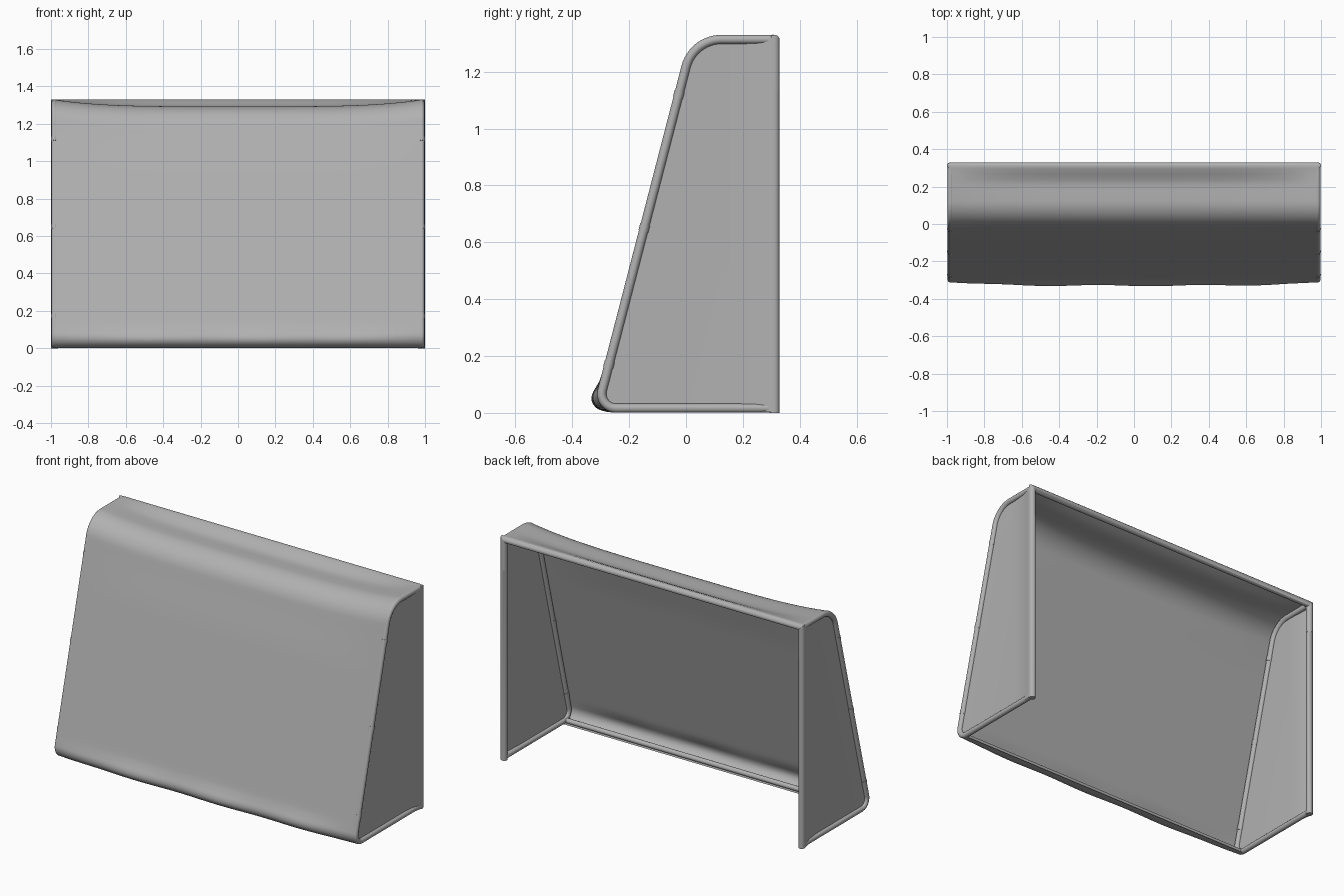
import bpy, bmesh, math
from mathutils import Vector

if "Cube" in bpy.data.objects:
    bpy.data.objects.remove(bpy.data.objects["Cube"])

HALF = 0.981          # x of side frames and posts
POST_Y = 0.311

grey = bpy.data.materials.new("grey")
grey.diffuse_color = (0.44, 0.44, 0.44, 1)
grey.use_nodes = True
grey.node_tree.nodes["Principled BSDF"].inputs["Base Color"].default_value = grey.diffuse_color


def finish(name, bm):
    bmesh.ops.recalc_face_normals(bm, faces=bm.faces[:])
    me = bpy.data.meshes.new(name)
    bm.to_mesh(me)
    bm.free()
    me.materials.append(grey)
    ob = bpy.data.objects.new(name, me)
    bpy.context.collection.objects.link(ob)
    bpy.ops.object.select_all(action='DESELECT')
    ob.select_set(True)
    bpy.context.view_layer.objects.active = ob
    bpy.ops.object.shade_smooth_by_angle(angle=math.radians(45))
    return ob


def skin(bm, lines, closed=False):
    """Bridge successive rows of vertices with quads."""
    for u, v in zip(lines, lines[1:]):
        n = len(u)
        for k in range(n if closed else n - 1):
            j = (k + 1) % n
            bm.faces.new((u[k], u[j], v[j], v[k]))


def tube(name, pts, normal, r, sides=20):
    """Sweep a round section along a flat path with mitred corners."""
    pts = [Vector(p) for p in pts]
    n = Vector(normal)
    bm = bmesh.new()
    rings = []
    for i, p in enumerate(pts):
        a = (p - pts[i - 1]).normalized() if i else (pts[1] - p).normalized()
        b = (pts[i + 1] - p).normalized() if i < len(pts) - 1 else a
        m = n.cross((a + b).normalized())
        stretch = 1 / max(0.3, m.dot(n.cross(a)))
        rings.append([bm.verts.new(p + m * (r * stretch * math.cos(t)) + n * (r * math.sin(t)))
                      for t in (2 * math.pi * k / sides for k in range(sides))])
    skin(bm, rings, closed=True)
    bm.faces.new(rings[0])
    bm.faces.new(rings[-1])
    return finish(name, bm)


def fillet(corners, dists, steps=12):
    """Round the inner corners of a 2D path with arcs; dists = tangent lengths."""
    c = [Vector(p) for p in corners]
    out = [c[0]]
    for p0, p, p1, t in zip(c, c[1:], c[2:], dists):
        d0, d1 = (p0 - p).normalized(), (p1 - p).normalized()
        half = d0.angle(d1) / 2
        r = t * math.tan(half)
        bis = (d0 + d1).normalized()
        centre = p + bis * (t / math.cos(half))
        e0, sweep = (p + d0 * t - centre).normalized(), math.pi - 2 * half
        side = (-bis - e0 * (-bis).dot(e0)).normalized()
        for k in range(steps + 1):
            a = sweep * k / steps
            out.append(centre + e0 * (r * math.cos(a)) + side * (r * math.sin(a)))
    out.append(c[-1])
    return out


def ramp(t):
    t = min(1, max(0, t))
    return t * t * (3 - 2 * t)


# side profile (y, z)
TOP_BACK, LOW_BACK = (0.0246, 1.314), (-0.311, 0.0165)
corners = [(POST_Y, 1.314), TOP_BACK, LOW_BACK, (POST_Y, 0.0165)]
profile = fillet(corners, [0.1, 0.065])

# goal mouth: posts and crossbar in one mitred tube
tube("posts_and_crossbar",
     [(-HALF, POST_Y, 0), (-HALF, POST_Y, 1.312), (HALF, POST_Y, 1.312), (HALF, POST_Y, 0)],
     (0, 1, 0), 0.018)

slope = (Vector(TOP_BACK) - Vector(LOW_BACK)).normalized()
for s, side in ((-1, "left"), (1, "right")):
    x = s * HALF
    # side frame
    tube(side + "_side_frame", [(x, p.x, p.y) for p in profile], (1, 0, 0), 0.016)
    # corner sleeve at the top of the post
    tube(side + "_post_sleeve", [(x, POST_Y, 1.135), (x, POST_Y, 1.31)], (0, 1, 0), 0.0188)
    # net clips on the sloping tube
    for i, z in enumerate((0.17, 0.65, 1.12)):
        c = Vector(LOW_BACK) + slope * ((z - LOW_BACK[1]) / slope.y)
        a, b = c - slope * 0.012, c + slope * 0.012
        tube(f"{side}_net_clip_{i + 1}", [(x, a.x, a.y), (x, b.x, b.y)], (1, 0, 0), 0.0178)
    # side net: flat panel, then a strip wrapping round the outside of the post
    bm = bmesh.new()
    flat = [bm.verts.new((x, p.x, p.y))
            for p in [Vector((0.17, 1.314))] + profile[1:-1] + [Vector((0.17, 0.0165))]]
    bm.faces.new(flat)
    strip = [[flat[-1], flat[0]]]
    for y, out in ((0.24, 0.006), (0.285, 0.014), (0.3, 0.0178), (0.311, 0.0188),
                   (0.32, 0.017), (0.327, 0.010), (0.3295, 0.0)):
        strip.append([bm.verts.new((x + s * out, y, z)) for z in (0.003, 1.318)])
    skin(bm, strip)
    finish(side + "_side_net", bm)

# bar along the ground at the back
tube("back_ground_bar", [(-HALF, -0.262, 0.0165), (HALF, -0.262, 0.0165)], (0, 0, 1), 0.0145)

# back and top net: wraps the crossbar, sags behind it, bulges at the ground
coarse = fillet([(0.295, 1.329), (0.0125, 1.329), (-0.331, 0.001), (-0.24, 0.001)],
                [0.112, 0.085])
rows = [Vector(p) for p in ((0.3297, 1.314), (0.327, 1.322), (0.32, 1.3285), (0.311, 1.331))]
rows.append(coarse[0])
for p, q in zip(coarse, coarse[1:]):
    n = max(1, math.ceil((q - p).length / 0.03))
    rows += [p.lerp(q, k / n) for k in range(1, n + 1)]
bm = bmesh.new()
COLS = 48
grid = []
for p in rows:
    line = []
    for k in range(COLS + 1):
        u = 2 * k / COLS - 1
        w = 1 - u ** 4
        sag = 0.036 * w * ramp((p.y - 0.9) / 0.35) * ramp((0.311 - p.x) / 0.1)
        low = ramp((0.13 - p.y) / 0.1) * ramp((-0.24 - p.x) / 0.05)
        bulge = (0.022 + 0.004 * math.cos(u * 11 - 1)) * w * low
        line.append(bm.verts.new((u * HALF, p.x - bulge, p.y - sag)))
    grid.append(line)
skin(bm, grid)
finish("back_net", bm)
